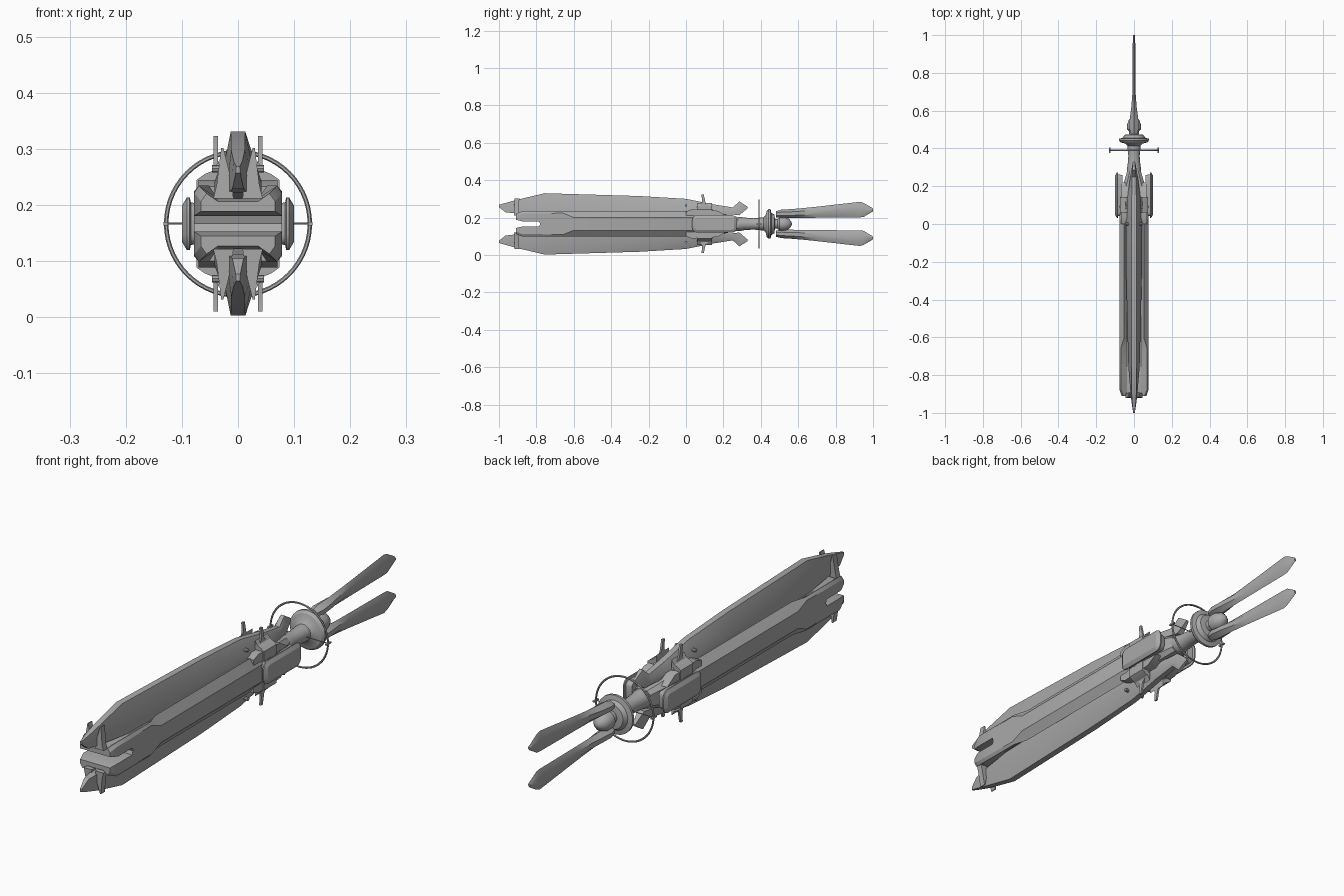
import bpy, bmesh, math

if "Cube" in bpy.data.objects:
    bpy.data.objects.remove(bpy.data.objects["Cube"])

MID = 0.1665  # height of the long axis; parts are built around it
grey = bpy.data.materials.new("steel grey")
grey.diffuse_color = (0.4, 0.4, 0.4, 1)
grey.use_nodes = True
grey.node_tree.nodes["Principled BSDF"].inputs["Base Color"].default_value = grey.diffuse_color


def finish(name, bm, mirror=""):
    bmesh.ops.recalc_face_normals(bm, faces=bm.faces)
    me = bpy.data.meshes.new(name)
    bm.to_mesh(me)
    bm.free()
    me.materials.append(grey)
    ob = bpy.data.objects.new(name, me)
    ob.location.z = MID
    bpy.context.collection.objects.link(ob)
    if mirror:
        m = ob.modifiers.new("Mirror", "MIRROR")
        m.use_axis = ("x" in mirror, False, "z" in mirror)
        m.use_mirror_merge = False
    return ob


def loft(name, rings, mirror=""):
    """Skin a list of equal-length point rings and cap both ends."""
    bm = bmesh.new()
    rows = [[bm.verts.new(p) for p in r] for r in rings]
    n = len(rows[0])
    for a, b in zip(rows, rows[1:]):
        for i in range(n):
            j = (i + 1) % n
            bm.faces.new((a[i], a[j], b[j], b[i]))
    bm.faces.new(rows[0])
    bm.faces.new(rows[-1])
    return finish(name, bm, mirror)


def lathe(name, profile, n=24):
    """Turn (y, radius) pairs around the long axis."""
    angles = [2 * math.pi * i / n for i in range(n)]
    return loft(name, [[(r * math.cos(a), y, r * math.sin(a)) for a in angles]
                       for y, r in profile])


def plate(name, outline, x0, x1, mirror="xz"):
    """Extrude a (y, z) outline across x."""
    return loft(name, [[(x, y, z) for y, z in outline] for x in (x0, x1)], mirror)


def octagon(y, w, h, c=0.02):
    pts = [(w, h - c), (w - c, h), (c - w, h), (-w, h - c)]
    pts += [(-x, -z) for x, z in pts]
    return [(x, y, z) for x, z in pts]


# Long outer blades: narrow spine, sloped flanks, flicked tail
blade = [  # y, spine, shoulder, base, spine half width, shoulder half width
    (-1.0, .102, .098, .09, .003, .004),
    (-.965, .112, .09, .062, .008, .010),
    (-.90, .130, .085, .055, .012, .018),
    (-.755, .164, .08, .045, .013, .030),
    (-.25, .149, .075, .045, .013, .042),
    (0, .134, .075, .045, .012, .042),
    (.15, .104, .07, .05, .012, .034),
    (.25, .088, .072, .05, .010, .020),
    (.285, .120, .09, .046, .008, .014),
    (.33, .092, .088, .084, .004, .006),
]
loft("outer_blade", [[(a, y, t), (b, y, s), (b, y, l), (-b, y, l), (-b, y, s), (-a, y, t)]
                     for y, t, s, l, a, b in blade], "z")

# Central hull: forked nose with a slot, then chamfered rails
hull = [  # y, half width, slot height, side height, top inset, top height, groove height
    (-.91, .066, .022, .040, .056, .054, .040),
    (-.875, .078, .014, .055, .070, .068, .045),
    (-.785, .078, .014, .055, .070, .068, .045),
    (-.78, .078, 0, .055, .070, .068, .045),
    (-.66, .078, 0, .058, .070, .068, .045),
    (-.60, .078, 0, .034, .052, .068, .045),
    (.04, .078, 0, .034, .052, .068, .045),
    (.07, .066, 0, .030, .046, .060, .045),
]
loft("forked_hull", [[(w, y, s), (w, y, h), (i, y, t), (.036, y, g),
                      (-.036, y, g), (-i, y, t), (-w, y, h), (-w, y, s)]
                     for y, w, s, h, i, t, g in hull], "z")

# Hub between hull and grip
loft("hub", [octagon(.03, .066, .05), octagon(.09, .076, .06),
             octagon(.18, .066, .056), octagon(.28, .036, .036, .014)])

# Rounded side shields
shield = []
for cy, cz, a0 in ((.245, .02, 0), (.06, .02, 90), (.06, -.02, 180), (.245, -.02, 270)):
    for k in range(4):
        a = math.radians(a0 + 30 * k)
        shield.append((math.cos(a), math.sin(a), cy, cz))
loft("side_shield", [[(x, cy + c * r, cz + s * r) for c, s, cy, cz in shield]
                     for x, r in ((.06, .014), (.084, .018), (.086, .027),
                                  (.091, .027), (.100, .012))], "x")

# Upright fins and their flared feet
plate("upright_fin", [(.083, .156), (.095, .156), (.105, .11), (.145, .075),
                      (.145, .03), (.065, .03), (.075, .08), (.086, .12)], .036, .044)
loft("fin_foot", [[(.034, y, .04), (.074, y, .04), (.074, y, .078), (.060, y, .088),
                   (.046, y, .094), (.034, y, .112)] for y in (.06, .14)], "xz")
plate("shoulder_block", [(0, .04), (0, .066), (.03, .078), (.17, .07), (.22, .04)],
      .03, .07)

# Small claws at the nose
loft("nose_claw", [[(.008, y, .045), (.044, y, .045), (.038, y, .07), (.030, y + .004, .135),
                    (.026, y + .004, .135), (.012, y, .078)] for y in (-.92, -.895)], "xz")

# Turned grip, disc guard and pommel
lathe("grip", [(.24, .030), (.265, .038), (.29, .038), (.31, .034), (.36, .030),
               (.40, .034), (.42, .034), (.425, .028)])
lathe("disc_guard", [(.41, .03), (.425, .045), (.432, .070), (.442, .079), (.452, .079),
                     (.456, .060), (.472, .050), (.475, .030)], 20)
lathe("pommel", [(.46, .024), (.49, .026), (.50, .036), (.525, .037),
                 (.55, .028), (.562, .014), (.566, .004)], 16)

# Thin halo ring with cross spokes and end beads
bpy.ops.mesh.primitive_torus_add(major_radius=.128, minor_radius=.004, major_segments=56,
                                 minor_segments=6, location=(0, .39, MID),
                                 rotation=(math.pi / 2, 0, 0))
bpy.context.object.name = "halo_ring"
bpy.context.object.data.materials.append(grey)


def rod(name, x0, x1, y, z, r, mirror, n=8):
    angles = [2 * math.pi * i / n for i in range(n)]
    loft(name, [[(x, y + r * math.cos(a), z + r * math.sin(a)) for a in angles]
                for x in (x0, x1)], mirror)


rod("halo_spoke", .02, .128, .39, 0, .0018, "x")
plate("halo_bead", [(.376, -.003), (.404, -.003), (.404, .003), (.376, .003)],
      .125, .133, "x")
rod("blade_stud", .03, .046, 0, .098, .007, "xz")

# Paired tail feathers
feather = [  # y, lower edge, upper edge, half width
    (.48, .036, .068, .018), (.51, .031, .076, .026), (.56, .031, .079, .022),
    (.62, .032, .084, .014), (.70, .033, .092, .008), (.93, .035, .118, .007),
    (.95, .037, .112, .007), (.995, .064, .086, .005), (1.0, .068, .080, .004),
]
loft("tail_feather", [[(0, y, b), (w, y, b + .3 * (t - b)), (w, y, b + .7 * (t - b)),
                       (0, y, t), (-w, y, b + .7 * (t - b)), (-w, y, b + .3 * (t - b))]
                      for y, b, t, w in feather], "z")

# Smooth curved surfaces, keep hard edges
bpy.ops.object.select_all(action="SELECT")
bpy.context.view_layer.objects.active = bpy.data.objects["grip"]
bpy.ops.object.shade_smooth_by_angle(angle=math.radians(30))
